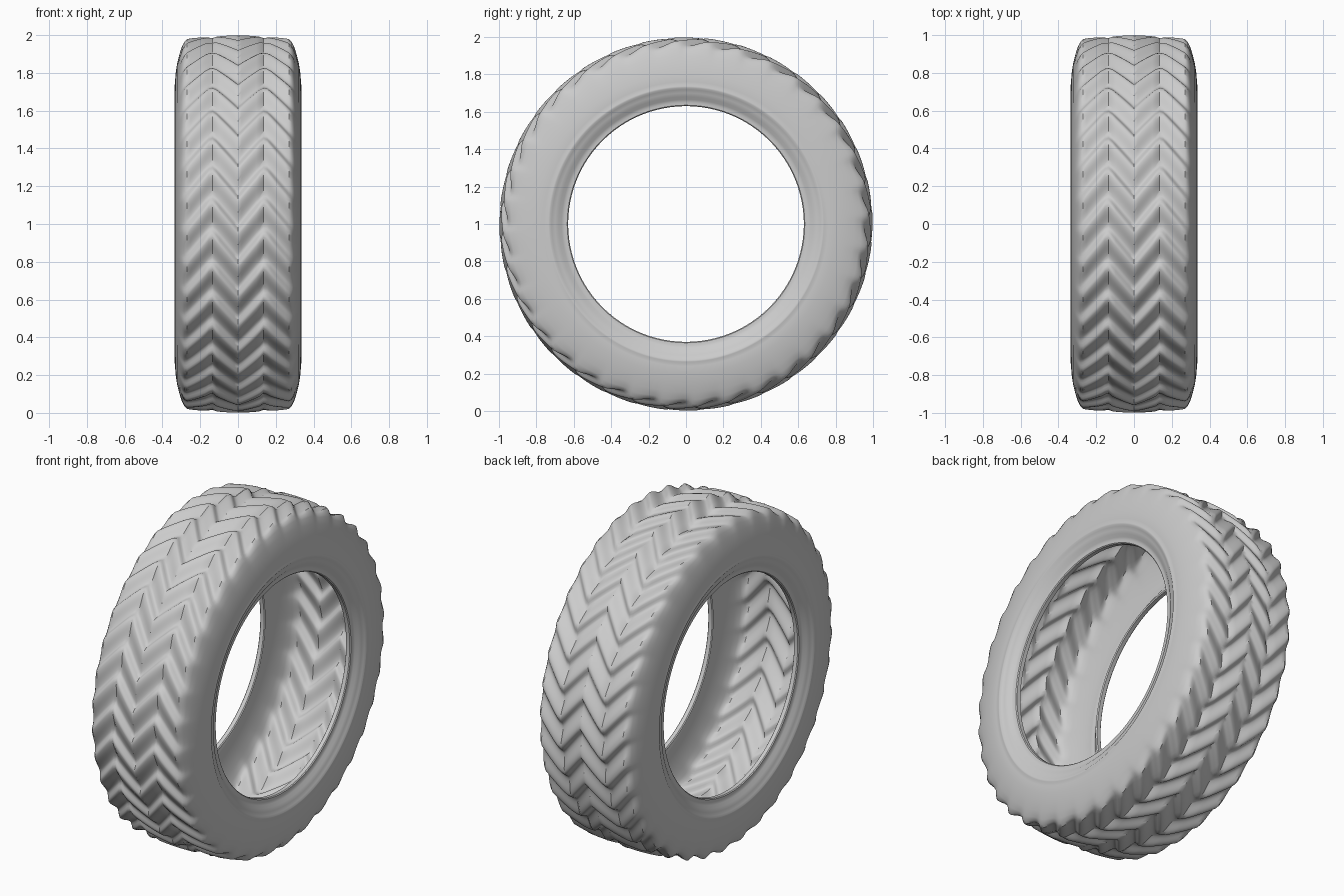
import bpy, bmesh, math

if "Cube" in bpy.data.objects:
    bpy.data.objects.remove(bpy.data.objects["Cube"])

LUGS, PER_LUG = 36, 14
SEGS = LUGS * PER_LUG
RIB = 0.14          # width of one slanted tread rib
SLANT = 0.17        # how far each rib sweeps around the tyre

# Half cross-section outside the tread: (x, radius), shoulder to bead lip
side = [(0.285, 0.965), (0.297, 0.94), (0.31, 0.90), (0.322, 0.85), (0.33, 0.80),
        (0.333, 0.76), (0.332, 0.745), (0.335, 0.737), (0.335, 0.728), (0.328, 0.718),
        (0.322, 0.70), (0.315, 0.68), (0.303, 0.665), (0.298, 0.65), (0.298, 0.635),
        (0.293, 0.63), (0.27, 0.63), (0.265, 0.637)]


def crown(x):
    """Tread base radius, with shallow grooves where the ribs meet."""
    r = 0.998 - 0.018 * (x / 0.27) ** 2
    return r - 0.010 * max(0, 1 - abs(x - RIB) / 0.02)


# Half profile: x, radius, tread depth
half = []
for i in range(15):
    x = 0.27 * i / 14
    half.append((x, crown(x), 0.026))
for i, (x, r) in enumerate(side):
    half.append((x, r, (0.018, 0.008, 0.002)[i] if i < 3 else 0))
profile = [(-x, r, d) for x, r, d in reversed(half[1:])] + half


def lug(u):
    """Rounded lug with one steep flank; 0 at the top, 1 in the groove."""
    v = u / 0.7 if u < 0.7 else (1 - u) / 0.3
    return 0.5 + 0.5 * math.cos(math.pi * v)


# Revolve the profile; rings are skewed so the edges follow the chevrons
bm = bmesh.new()
rings = []
for x, r, depth in profile:
    a = min(abs(x), 2 * RIB)
    skew = SLANT * (1 - abs(a - RIB) / RIB)
    ring = []
    for k in range(SEGS):
        t = 2 * math.pi * k / SEGS + skew
        rr = r - depth * lug((k % PER_LUG) / PER_LUG)
        ring.append(bm.verts.new((x, -rr * math.cos(t), 1 + rr * math.sin(t))))
    rings.append(ring)
for a, b in zip(rings, rings[1:]):
    for k in range(SEGS):
        n = (k + 1) % SEGS
        bm.faces.new((a[k], b[k], b[n], a[n]))
bmesh.ops.recalc_face_normals(bm, faces=bm.faces)

# Tyre object
mesh = bpy.data.meshes.new("tyre")
bm.to_mesh(mesh)
bm.free()
tyre = bpy.data.objects.new("tyre", mesh)
bpy.context.collection.objects.link(tyre)
bpy.context.view_layer.objects.active = tyre
tyre.select_set(True)
bpy.ops.object.shade_smooth_by_angle(angle=math.radians(40))
